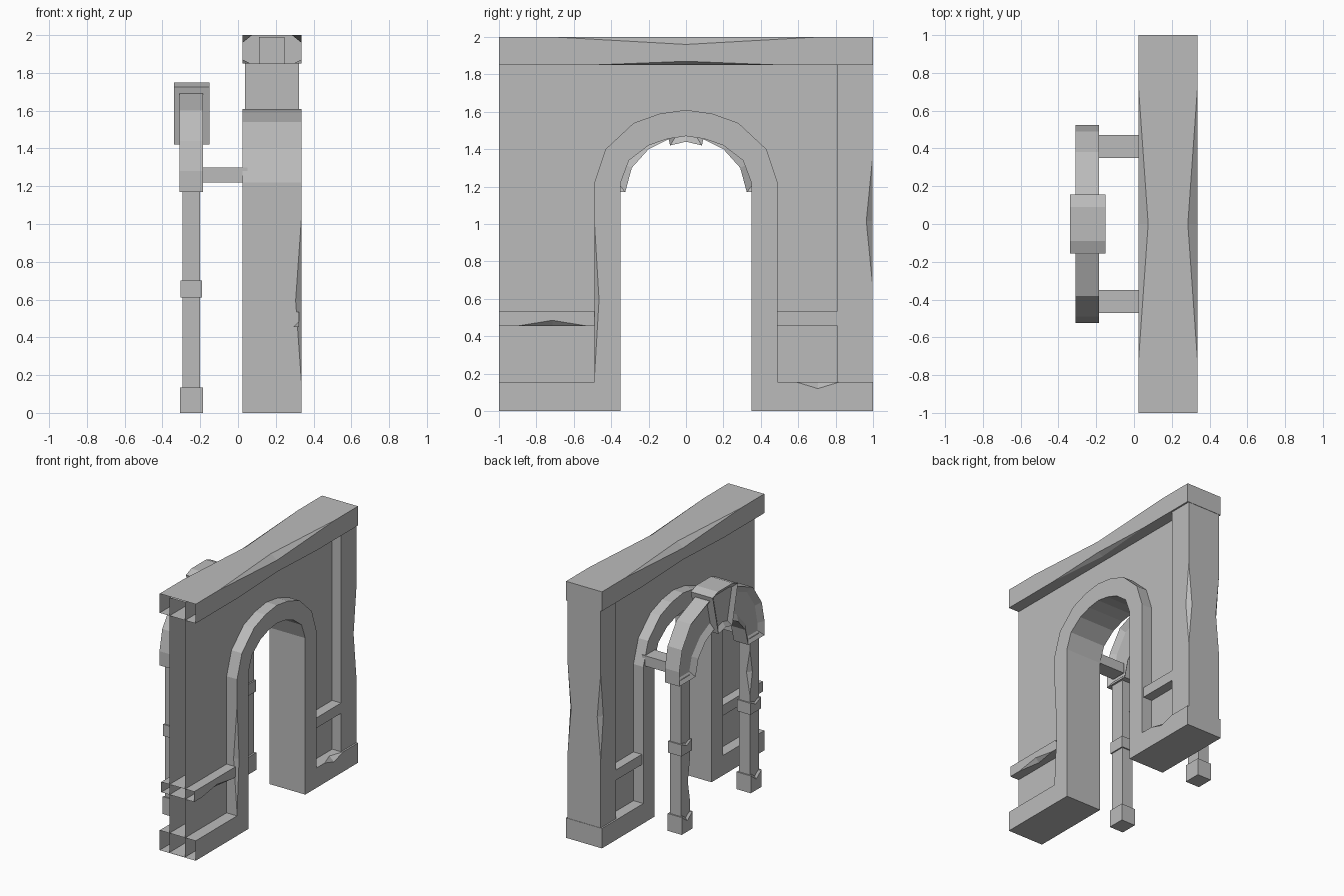
import bpy, bmesh
from mathutils import Vector

cube = bpy.data.objects.get("Cube")
if cube:
    bpy.data.objects.remove(cube, do_unlink=True)

stone = bpy.data.materials.new("grey_stone")
stone.use_nodes = True
GREY = (0.5, 0.5, 0.5, 1)
stone.diffuse_color = GREY
stone.node_tree.nodes["Principled BSDF"].inputs["Base Color"].default_value = GREY

parts = []


def add(name, bm):
    me = bpy.data.meshes.new(name)
    bm.to_mesh(me)
    bm.free()
    ob = bpy.data.objects.new(name, me)
    bpy.context.collection.objects.link(ob)
    return ob


def prism(name, pts, x0, x1, panel=0, depth=0.03):
    """Extrude a (y, z) profile along x, with optional sunken panels on both ends."""
    bm = bmesh.new()
    face = bm.faces.new([bm.verts.new((x0, y, z)) for y, z in pts])
    ext = bmesh.ops.extrude_face_region(bm, geom=[face], use_keep_orig=True)
    verts = [v for v in ext["geom"] if isinstance(v, bmesh.types.BMVert)]
    bmesh.ops.translate(bm, verts=verts, vec=(x1 - x0, 0, 0))
    bmesh.ops.recalc_face_normals(bm, faces=bm.faces)
    if panel:
        ends = [f for f in bm.faces if abs(f.normal.x) > 0.9]
        bmesh.ops.inset_individual(bm, faces=ends, thickness=panel, use_even_offset=True)
        for f in ends:
            shift = f.normal * -depth
            for v in f.verts:
                v.co += shift
    ob = add(name, bm)
    parts.append(ob)
    return ob


def box(name, x, y, z):
    (y0, y1), (z0, z1) = sorted(y), z
    return prism(name, [(y0, z0), (y1, z0), (y1, z1), (y0, z1)], *x)


def chip(ob, a, b, d1, d2):
    """Knock a wedge out of edge a-b, reaching d1 and d2 into its two faces."""
    a, b, d1, d2 = map(Vector, (a, b, d1, d2))
    mid = (a + b) / 2
    n1, n2 = -d2.normalized() * 0.03, -d1.normalized() * 0.03
    bm = bmesh.new()
    for p in (a, b, mid + d1, mid + d2, mid + d1 + n1, mid + d2 + n2, mid + n1 + n2):
        bm.verts.new(p)
    bmesh.ops.convex_hull(bm, input=bm.verts)
    bmesh.ops.recalc_face_normals(bm, faces=bm.faces)
    cutter = add("chip_cutter", bm)
    mod = ob.modifiers.new("chip", "BOOLEAN")
    mod.operation, mod.solver, mod.object = "DIFFERENCE", "EXACT", cutter
    deps = bpy.context.evaluated_depsgraph_get()
    me = bpy.data.meshes.new_from_object(ob.evaluated_get(deps))
    ob.modifiers.clear()
    ob.data = me
    bpy.data.objects.remove(cutter, do_unlink=True)


def open_end(ob):
    """Remove the faces at the joining end of the wall."""
    bm = bmesh.new()
    bm.from_mesh(ob.data)
    ends = [f for f in bm.faces if all(v.co.y < -0.999 for v in f.verts)]
    bmesh.ops.delete(bm, geom=ends, context="FACES")
    bm.to_mesh(ob.data)
    bm.free()


def both(half):
    """Mirror a foot-to-crown half profile into a whole arch."""
    return half + [(-y, z) for y, z in reversed(half[:-1])]


X0, X1 = 0.025, 0.335          # wall faces
P0, P1 = 0.038, 0.322          # pillar and rail faces
sides = ((X0, 1), (X1, -1))    # face position, direction into the wall

# Doorway surround
outer = [(.49, 0), (.49, 1.22), (.43, 1.40), (.28, 1.54), (.14, 1.59), (0, 1.61)]
inner = [(.35, 0), (.35, 1.22), (.305, 1.34), (.2, 1.42), (.1, 1.455), (0, 1.47)]
surround = prism("doorway_surround", both(outer) + both(inner)[::-1], X0, X1)
chip(surround, (X1, -.49, .17), (X1, -.49, 1.02), (0, .025, 0), (-.03, 0, 0))

# Thin wall panel with the doorway cut out
middle = [((a + c) / 2, max((b + d) / 2, .005)) for (a, b), (c, d) in zip(outer, inner)]
core = prism("wall_panel", [(-1, .005), (-1, 1.99), (.95, 1.99), (.95, .005)] + both(middle),
             .11, .245)
open_end(core)

# Capping beam
cap = box("capping_beam", (X0, X1), (-1, 1), (1.85, 2))
for x, s in sides:
    chip(cap, (x, -.71, 2), (x, .71, 2), (.05 * s, 0, 0), (0, 0, -.04))
    chip(cap, (x, -.5, 1.85), (x, .5, 1.85), (.04 * s, 0, 0), (0, 0, .02))
open_end(cap)

# End pillar
pillar = box("end_pillar", (P0, P1), (.81, .997), (.155, 1.85))
for x, s in ((P0, 1), (P1, -1)):
    chip(pillar, (x, .997, .68), (x, .997, 1.35), (.03 * s, 0, 0), (0, -.033, 0))

# Plinths and rails on both sides of the doorway
for label, s in (("front", -1), ("back", 1)):
    plinth = box(label + "_plinth", (X0, X1), (s * .49, s), (0, .155))
    rail = box(label + "_rail", (P0, P1), (s * .49, s * (1 if s < 0 else .82)), (.455, .535))
    if s > 0:
        chip(plinth, (X1, .59, .155), (X1, .82, .155), (-.04, 0, 0), (0, 0, -.035))
    else:
        chip(rail, (P1, -.9, .455), (P1, -.53, .455), (-.03, 0, 0), (0, 0, .03))
        open_end(plinth)
        open_end(rail)

# Porch: arch halves, columns and ties to the wall
porch_out = [(.525, 1.17), (.525, 1.28), (.49, 1.44), (.38, 1.60), (.16, 1.69), (.05, 1.70)]
porch_in = [(.325, 1.17), (.29, 1.30), (.2, 1.40), (.1, 1.45), (.05, 1.455)]
CX, CY = -.247, .425
for label, s in (("front", -1), ("back", 1)):
    profile = [(s * y, z) for y, z in porch_out + porch_in[::-1]]
    prism(label + "_porch_arch", profile, -.31, -.185, panel=.045)
    y = s * CY

    def block(name, rx, ry, z):
        return box(label + name, (CX - rx, CX + rx), (y - ry, y + ry), z)

    column = block("_column", .047, .057, (.1, 1.2))
    ring = block("_column_ring", .057, .067, (.61, .70))
    foot = block("_column_foot", .061, .067, (0, .135))
    z = .2 if s > 0 else .75
    edge = (CX - .047, y - s * .057)
    chip(column, (*edge, z), (*edge, z + .36), (.03, 0, 0), (0, s * .03, 0))
    chip(foot, (CX - .061, y - .067, .135), (CX - .061, y + .067, .135),
         (.035, 0, 0), (0, 0, -.05))
    chip(ring, (CX - .057, y - .067, .70), (CX - .057, y + .067, .70),
         (.02, 0, 0), (0, 0, -.03))
    box(label + "_tie", (-.2, .05), (s * .35, s * .47), (1.22, 1.30))

# Keystone
key = [(-.085, 1.42), (0, 1.44), (.085, 1.42), (.155, 1.725), (.09, 1.75), (-.09, 1.75),
       (-.155, 1.725)]
prism("keystone", key, -.34, -.15, panel=.035, depth=.025)

# One flat-shaded material throughout
for ob in parts:
    ob.data.materials.clear()
    ob.data.materials.append(stone)
    for p in ob.data.polygons:
        p.material_index = 0
        p.use_smooth = False
